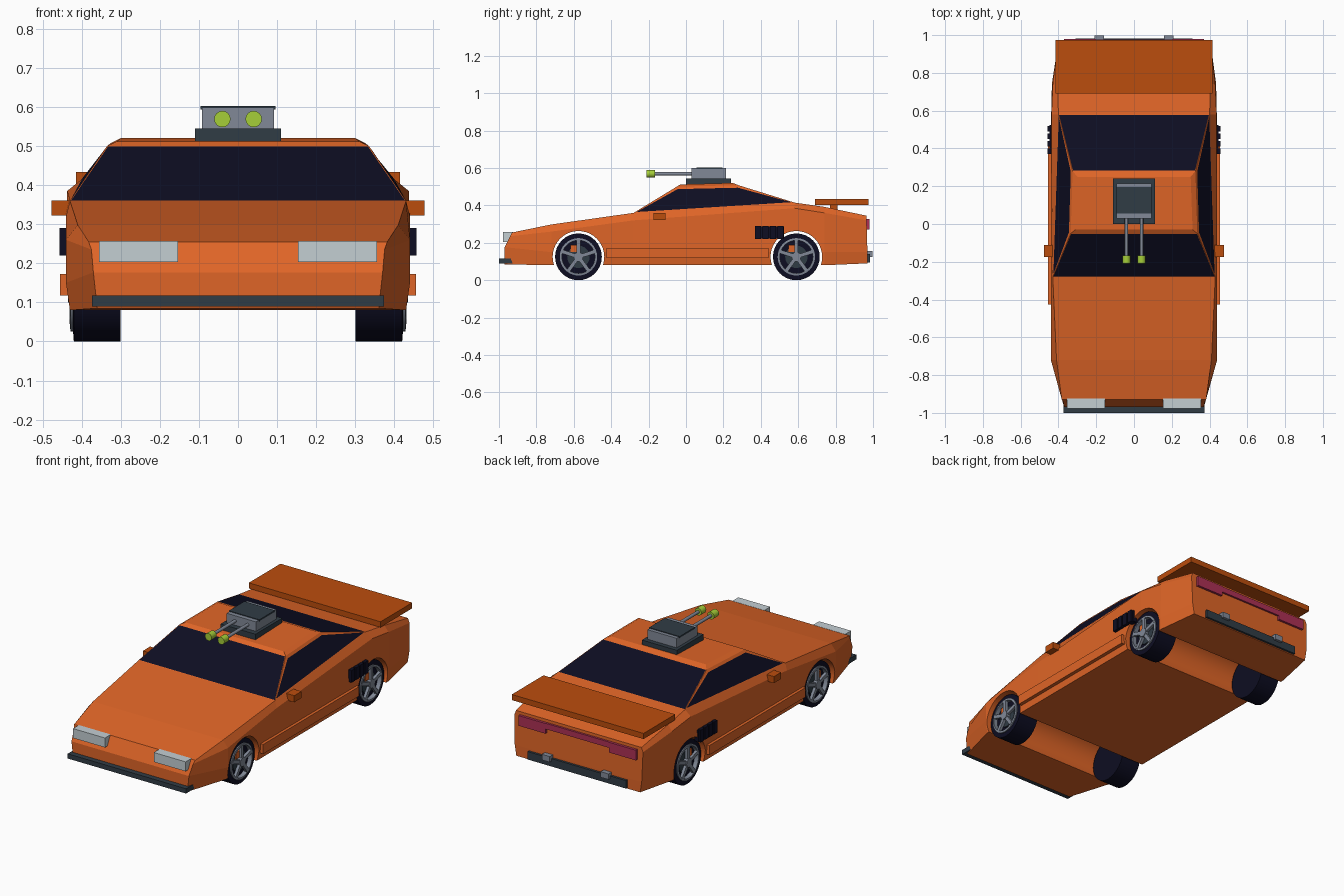
import bpy, bmesh, math
from mathutils import Matrix, Vector

if "Cube" in bpy.data.objects:
    bpy.data.objects.remove(bpy.data.objects["Cube"])


def material(name, rgb):
    m = bpy.data.materials.new(name)
    m.use_nodes = True
    m.diffuse_color = (*rgb, 1)
    bsdf = next(n for n in m.node_tree.nodes if n.type == 'BSDF_PRINCIPLED')
    bsdf.inputs["Base Color"].default_value = (*rgb, 1)
    return m


ORANGE = material("body_orange", (0.74, 0.13, 0.02))
BURNT = material("burnt_orange", (0.50, 0.075, 0.004))
NAVY = material("navy_black", (0.004, 0.004, 0.016))
SLATE = material("slate", (0.03, 0.045, 0.06))
GREY = material("steel_grey", (0.22, 0.25, 0.31))
PALE = material("lamp_white", (0.55, 0.62, 0.65))
LIME = material("lime", (0.38, 0.62, 0.04))
RED = material("tail_red", (0.42, 0.03, 0.09))


def finish(name, bm, mats, mirror=False, smooth=False):
    bmesh.ops.recalc_face_normals(bm, faces=bm.faces)
    mesh = bpy.data.meshes.new(name)
    bm.to_mesh(mesh)
    bm.free()
    for m in mats:
        mesh.materials.append(m)
    ob = bpy.data.objects.new(name, mesh)
    bpy.context.collection.objects.link(ob)
    if smooth:
        bpy.ops.object.select_all(action='DESELECT')
        ob.select_set(True)
        bpy.context.view_layer.objects.active = ob
        bpy.ops.object.shade_smooth_by_angle(angle=math.radians(35))
    if mirror:
        ob.modifiers.new("Mirror", 'MIRROR').use_mirror_merge = False
    return ob


def add_box(bm, x, y, z, rot=None):
    """Box from (min, max) ranges, optionally turned by a matrix."""
    mid = Vector([(a + b) / 2 for a, b in (x, y, z)])
    size = [b - a for a, b in (x, y, z)]
    mat = Matrix.Translation(mid) @ Matrix.Diagonal((*size, 1))
    bmesh.ops.create_cube(bm, size=1, matrix=rot @ mat if rot else mat)


def box(name, mat, x, y, z, mirror=False):
    bm = bmesh.new()
    add_box(bm, x, y, z)
    return finish(name, bm, [mat], mirror)


def cylinder(name, mat, centre, r, depth, axis, sides=24, mirror=False):
    bm = bmesh.new()
    turn = Matrix.Rotation(math.pi / 2, 4, axis)
    bmesh.ops.create_cone(bm, cap_ends=True, segments=sides, radius1=r, radius2=r, depth=depth,
                          matrix=Matrix.Translation(centre) @ turn)
    return finish(name, bm, [mat], mirror, True)


def lathe(name, mat, profile, y, z, closed=False, sides=32):
    """Turn (x, radius) points about an axle parallel to x."""
    bm = bmesh.new()
    verts = [bm.verts.new((x, y, z + r)) for x, r in profile]
    edges = [bm.edges.new(p) for p in zip(verts, verts[1:])]
    if closed:
        edges.append(bm.edges.new((verts[-1], verts[0])))
    bmesh.ops.spin(bm, geom=verts + edges, cent=(0, y, z), axis=(1, 0, 0),
                   angle=math.tau, steps=sides)
    bmesh.ops.remove_doubles(bm, verts=bm.verts, dist=0.0001)
    return finish(name, bm, [mat], True, True)


# Lower body: low y, top y, then (x, z) of sill, flank, crease and shoulder
STATIONS = [
    (-0.97, -0.93, (0.36, 0.085), (0.37, 0.177), (0.375, 0.235), (0.382, 0.255)),
    (-0.72, -0.72, (0.43, 0.08), (0.44, 0.15), (0.44, 0.26), (0.41, 0.298)),
    (-0.28, -0.28, (0.43, 0.08), (0.44, 0.15), (0.44, 0.32), (0.43, 0.36)),
    (0.58, 0.58, (0.43, 0.08), (0.44, 0.15), (0.437, 0.385), (0.40, 0.415)),
    (0.74, 0.74, (0.43, 0.08), (0.435, 0.15), (0.43, 0.36), (0.405, 0.392)),
    (0.97, 0.965, (0.39, 0.09), (0.40, 0.15), (0.405, 0.32), (0.395, 0.345)),
]
bm = bmesh.new()
rings = []
for low, top, *pts in STATIONS:
    z1, z2 = pts[1][1], pts[3][1]
    half = [(x, low + (top - low) * max(0, (z - z1) / (z2 - z1)), z) for x, z in pts]
    rings.append([bm.verts.new(p) for p in half] +
                 [bm.verts.new((-x, y, z)) for x, y, z in reversed(half)])
for a, b in zip(rings, rings[1:]):
    for i in range(8):
        j = (i + 1) % 8
        bm.faces.new((a[i], a[j], b[j], b[i]))
for r in (rings[0], rings[-1]):
    for i in range(3):
        bm.faces.new((r[i], r[i + 1], r[6 - i], r[7 - i]))
body = finish("body", bm, [ORANGE])

# Wheel arches cut across the body
AXLES = {"front": -0.575, "rear": 0.59}
for end, y in AXLES.items():
    cutter = cylinder("arch_cutter", ORANGE, (0, y, 0.125), 0.138, 1.2, 'Y', 40)
    mod = body.modifiers.new("Arch", 'BOOLEAN')
    mod.object, mod.operation, mod.solver = cutter, 'DIFFERENCE', 'EXACT'
    bpy.context.view_layer.objects.active = body
    bpy.ops.object.modifier_apply(modifier=mod.name)
    bpy.data.objects.remove(cutter)

# Cabin: base, roof edge and roof crown rings with inset glass
bm = bmesh.new()
levels = [((0.43, -0.28, 0.36), (0.40, 0.58, 0.415)),
          ((0.335, -0.05, 0.50), (0.325, 0.28, 0.508)),
          ((0.31, -0.03, 0.512), (0.30, 0.25, 0.52))]
rings = [[bm.verts.new(p) for p in ((fx, fy, fz), (bx, by, bz), (-bx, by, bz), (-fx, fy, fz))]
         for (fx, fy, fz), (bx, by, bz) in levels]
glass = []
for n, (a, b) in enumerate(zip(rings, rings[1:])):
    for i in range(4):
        j = (i + 1) % 4
        f = bm.faces.new((a[i], a[j], b[j], b[i]))
        if n == 0:
            glass.append(f)
bm.faces.new(rings[-1])
bm.faces.new(rings[0][::-1])
bmesh.ops.recalc_face_normals(bm, faces=bm.faces)
for i, f in enumerate(glass):
    bmesh.ops.inset_individual(bm, faces=[f], thickness=0.004 if i % 2 else 0.017)
    f.material_index = 1
finish("cabin", bm, [ORANGE, NAVY])

# Wheels
for end, y in AXLES.items():
    lathe(end + "_tyre", NAVY, [(0.30, 0), (0.30, 0.125), (0.42, 0.125), (0.422, 0.1),
                                (0.405, 0.095), (0.405, 0)], y, 0.125)
    lathe(end + "_rim", GREY, [(0.40, 0.088), (0.43, 0.088), (0.428, 0.1), (0.40, 0.1)],
          y, 0.125, True)
    cylinder(end + "_brake_disc", SLATE, (0.406, y, 0.125), 0.06, 0.012, 'Y', mirror=True)
    cylinder(end + "_hub", GREY, (0.42, y, 0.125), 0.025, 0.03, 'Y', 16, True)
    box(end + "_caliper", ORANGE, (0.40, 0.42), (y - 0.042, y), (0.15, 0.188), True)
    bm = bmesh.new()
    for k in range(5):
        turn = (Matrix.Translation((0, y, 0.125)) @
                Matrix.Rotation(k * math.tau / 5, 4, 'X'))
        add_box(bm, (0.415, 0.431), (-0.01, 0.01), (0.015, 0.092), turn)
    finish(end + "_spokes", bm, [GREY], True)

# Side trim
box("side_skirt", ORANGE, (0.42, 0.456), (-0.425, 0.44), (0.118, 0.172), True)
box("door_mirror", BURNT, (0.42, 0.477), (-0.175, -0.11), (0.322, 0.36), True)
bm = bmesh.new()
add_box(bm, (0.42, 0.447), (0.37, 0.525), (0.222, 0.288))
for y in (0.37, 0.41, 0.45, 0.49):
    add_box(bm, (0.43, 0.457), (y, y + 0.03), (0.22, 0.29))
finish("side_intake", bm, [NAVY], True)

# Nose and tail
box("front_splitter", SLATE, (-0.373, 0.373), (-1.0, -0.92), (0.09, 0.117))
box("headlight", PALE, (0.154, 0.355), (-0.978, -0.925), (0.203, 0.257), True)
box("tail_light_outer", RED, (0.20, 0.37), (0.95, 0.98), (0.27, 0.328), True)
box("tail_light_centre", RED, (-0.20, 0.20), (0.95, 0.977), (0.295, 0.328))
box("rear_bumper", SLATE, (-0.31, 0.31), (0.94, 0.983), (0.095, 0.14))
box("exhaust", GREY, (0.16, 0.21), (0.95, 0.998), (0.125, 0.157), True)

# Spoiler
box("spoiler_wing", BURNT, (-0.415, 0.415), (0.69, 0.975), (0.402, 0.434))
box("spoiler_strut", BURNT, (0.24, 0.30), (0.77, 0.81), (0.36, 0.405), True)

# Roof turret
box("turret_base", SLATE, (-0.11, 0.11), (0.0, 0.24), (0.495, 0.545))
box("turret_housing", GREY, (-0.092, 0.092), (0.03, 0.215), (0.545, 0.599))
box("turret_lid", SLATE, (-0.096, 0.096), (0.055, 0.195), (0.594, 0.603))
cylinder("gun_barrel", GREY, (0.04, -0.07, 0.569), 0.009, 0.22, 'X', 12, True)
cylinder("gun_muzzle", LIME, (0.04, -0.188, 0.569), 0.021, 0.044, 'X', 16, True)
